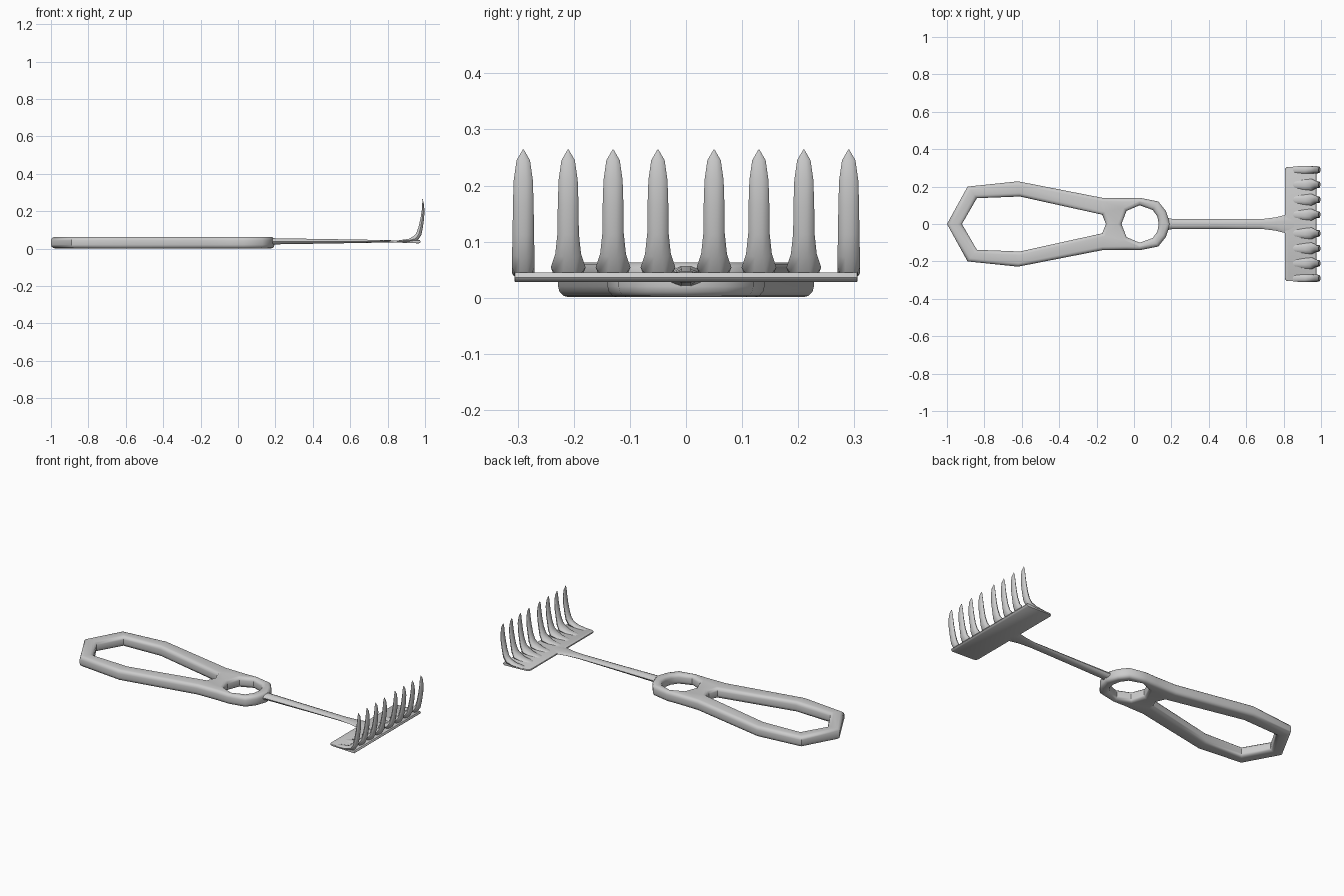
import bpy, bmesh, math
from mathutils import Vector

if "Cube" in bpy.data.objects:
    bpy.data.objects.remove(bpy.data.objects["Cube"], do_unlink=True)

steel = bpy.data.materials.new("brushed steel")
steel.use_nodes = True
colour = (0.6, 0.6, 0.6, 1)
steel.diffuse_color = colour
steel.node_tree.nodes["Principled BSDF"].inputs["Base Color"].default_value = colour


def make_object(name, bm):
    bmesh.ops.recalc_face_normals(bm, faces=bm.faces)
    mesh = bpy.data.meshes.new(name)
    bm.to_mesh(mesh)
    bm.free()
    mesh.materials.append(steel)
    obj = bpy.data.objects.new(name, mesh)
    bpy.context.collection.objects.link(obj)
    return obj


def finish(obj, angle=40):
    # Apply modifiers, then smooth everything but the hard edges
    bpy.ops.object.select_all(action='DESELECT')
    obj.select_set(True)
    bpy.context.view_layer.objects.active = obj
    bpy.ops.object.convert(target='MESH')
    bpy.ops.object.shade_smooth_by_angle(angle=math.radians(angle))


def add_bevel(obj, width, segments, angle):
    mod = obj.modifiers.new("rounding", 'BEVEL')
    mod.width = width
    mod.segments = segments
    mod.limit_method = 'ANGLE'
    mod.angle_limit = math.radians(angle)


def loft(name, stations, y=0, sides=10):
    # Stations: centre x, centre z, half width along y, half depth
    bm = bmesh.new()
    rings = []
    for i, (x, z, width, depth) in enumerate(stations):
        a = stations[max(i - 1, 0)]
        b = stations[min(i + 1, len(stations) - 1)]
        along = Vector((b[0] - a[0], 0, b[1] - a[1])).normalized()
        normal = Vector((-along.z, 0, along.x))
        ring = []
        for k in range(sides):
            t = math.tau * k / sides
            p = Vector((x, y + width * math.cos(t), z)) + normal * depth * math.sin(t)
            ring.append(bm.verts.new(p))
        rings.append(ring)
    for r, s in zip(rings, rings[1:]):
        for k in range(sides):
            n = (k + 1) % sides
            bm.faces.new((r[k], r[n], s[n], s[k]))
    bm.faces.new(rings[0])
    bm.faces.new(rings[-1])
    obj = make_object(name, bm)
    finish(obj)
    return obj


# Handle: grip loop, web and finger ring as one flat outline, (outer, inner) pairs
grip = [((-1, 0), (-.92, 0)), ((-.89, .2), (-.84, .138)),
        ((-.62, .228), (-.61, .147)), ((-.17, .14), (-.17, .05))]
ring = [((-.04, .138), (-.04, .07)), ((.03, .14), (.03, .1)),
        ((.13, .12), (.1, .075)), ((.17, .07), (.125, .04)),
        ((.195, 0), (.132, 0))]
quads = []
for strip in (grip, ring):
    for (a, b), (c, d) in zip(strip, strip[1:]):
        quads.append((a, c, d, b))
quads.append((*grip[-1], ring[0][1], ring[0][0]))
quads.append((grip[-1][1], (-.15, 0), (-.067, 0), ring[0][1]))
bm = bmesh.new()
for side in (1, -1):
    for quad in quads:
        bm.faces.new([bm.verts.new((px, py * side, .032)) for px, py in quad])
bmesh.ops.remove_doubles(bm, verts=bm.verts, dist=.0005)
handle = make_object("handle", bm)
thick = handle.modifiers.new("thickness", 'SOLIDIFY')
thick.thickness = .062
thick.offset = 0
add_bevel(handle, .021, 3, 65)
finish(handle)

# Shaft: tapering from the ring and flaring into the head
loft("shaft", [(.165, .037, .036, .021), (.2, .039, .028, .017),
               (.45, .039, .026, .013), (.68, .039, .026, .009),
               (.76, .039, .036, .007), (.815, .039, .05, .006),
               (.86, .038, .055, .005)])

# Head plate: thin side profile swept across the width
profile = [(.806, .034), (.968, .028), (.978, .036), (.972, .045),
           (.92, .043), (.806, .043)]
bm = bmesh.new()
face = bm.faces.new([bm.verts.new((x, -.306, z)) for x, z in profile])
swept = bmesh.ops.extrude_face_region(bm, geom=[face])
bmesh.ops.translate(bm, vec=(0, .612, 0),
                    verts=[v for v in swept["geom"] if isinstance(v, bmesh.types.BMVert)])
# Soften the two back corners
corners = [e for e in bm.edges
           if all(v.co.x < .81 for v in e.verts)
           and abs(e.verts[0].co.y - e.verts[1].co.y) < .01]
bmesh.ops.bevel(bm, geom=corners, offset=.02, segments=3, profile=.5, affect='EDGES')
plate = make_object("head_plate", bm)
add_bevel(plate, .003, 2, 60)
finish(plate)

# Eight curved prongs, flared where they rise from the plate
prong = [(.85, .04, .018, .003), (.915, .044, .027, .009),
         (.95, .054, .031, .017), (.967, .078, .023, .015),
         (.977, .115, .019, .012), (.986, .165, .0185, .01),
         (.99, .21, .017, .007), (.989, .245, .012, .004),
         (.986, .264, .001, .001)]
for i, y in enumerate((.05, .13, .21, .29)):
    for side, label in ((1, "left"), (-1, "right")):
        # Outer prongs stay flush with the plate ends
        stations = [(x, z, min(w, .31 - y), d) for x, z, w, d in prong]
        loft(f"{label}_prong_{i + 1}", stations, y * side)
